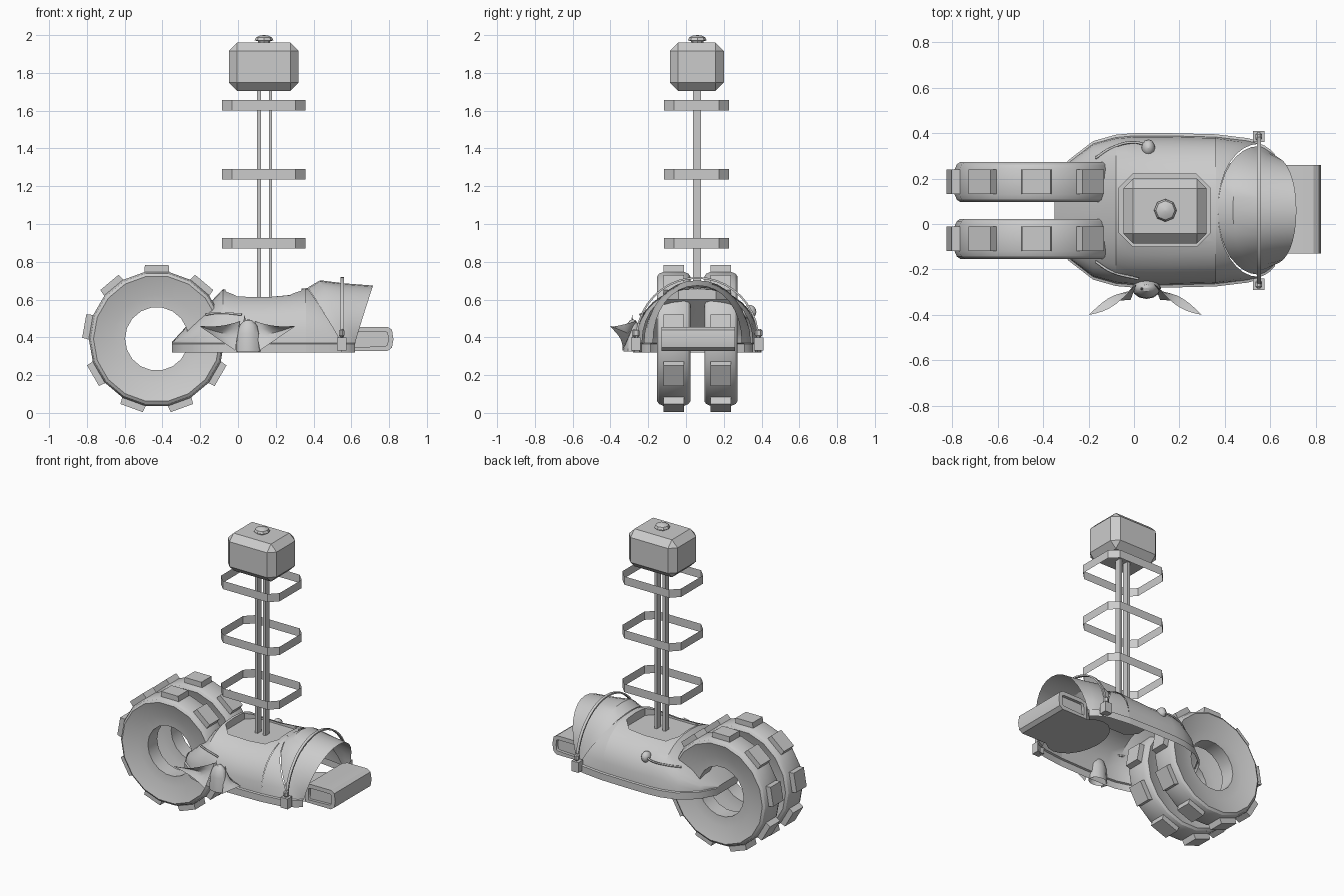
import bpy, bmesh
from math import sin, cos, pi, radians
from mathutils import Vector, Matrix

if "Cube" in bpy.data.objects:
    bpy.data.objects.remove(bpy.data.objects["Cube"])

CY = 0.06  # plane of symmetry of the vehicle


def link(name, me):
    ob = bpy.data.objects.new(name, me)
    bpy.context.collection.objects.link(ob)
    return ob


def shade(ob):
    bpy.ops.object.select_all(action='DESELECT')
    ob.select_set(True)
    bpy.context.view_layer.objects.active = ob
    bpy.ops.object.shade_smooth_by_angle(angle=radians(32))


def make(name, verts, faces):
    me = bpy.data.meshes.new(name)
    me.from_pydata([tuple(v) for v in verts], [], faces)
    bm = bmesh.new()
    bm.from_mesh(me)
    bmesh.ops.recalc_face_normals(bm, faces=bm.faces)
    bm.to_mesh(me)
    bm.free()
    ob = link(name, me)
    shade(ob)
    return ob


def loft(name, rows, closed=False, caps=False, loop=False):
    n, m = len(rows[0]), len(rows)
    verts = [v for r in rows for v in r]
    faces = []
    for i in range(m if loop else m - 1):
        for j in range(n if closed else n - 1):
            a, b, k = i * n, ((i + 1) % m) * n, (j + 1) % n
            faces.append((a + j, a + k, b + k, b + j))
    if caps:
        faces += [tuple(range(n)), tuple(range((m - 1) * n, m * n))]
    return make(name, verts, faces)


def box(name, lo, hi, bevel=0.0):
    bm = bmesh.new()
    bmesh.ops.create_cube(bm, size=1)
    lo, hi = Vector(lo), Vector(hi)
    bmesh.ops.transform(bm, matrix=Matrix.Translation((lo + hi) / 2) @ Matrix.Diagonal((hi - lo).to_4d()), verts=bm.verts)
    if bevel:
        bmesh.ops.bevel(bm, geom=bm.edges[:], offset=bevel, segments=1, affect='EDGES')
    me = bpy.data.meshes.new(name)
    bm.to_mesh(me)
    bm.free()
    return link(name, me)


def lathe(name, prof, centre, sx=1, sy=1, seg=12):
    c = Vector(centre)
    rows = [[c + Vector((r * cos(2 * pi * i / seg) * sx, r * sin(2 * pi * i / seg) * sy, z)) for r, z in prof] for i in range(seg)]
    return loft(name, rows, loop=True)


def octagon(x0, x1, y0, y1, c, z):
    return [(x0 + c, y0, z), (x1 - c, y0, z), (x1, y0 + c, z), (x1, y1 - c, z),
            (x1 - c, y1, z), (x0 + c, y1, z), (x0, y1 - c, z), (x0, y0 + c, z)]


def arch(xb, xt, w, top, base=0.37, p=1.0, n=16, rim=0.012):
    # half-elliptical section standing on a slightly proud vertical rim
    pts = [(xb, CY + w, 0.32), (xb, CY + w, base - 0.004)]
    for i in range(n + 1):
        t = pi * i / n
        c, s = cos(t), max(sin(t), 0)
        pts.append((xb + (xt - xb) * s, CY + (w - rim) * (1 if c > 0 else -1) * abs(c) ** p, base + (top - base) * s ** p))
    return pts + [(xb, CY - w, base - 0.004), (xb, CY - w, 0.32)]


# Hull: boat-like shell with an octagonal well in the deck
stations = [(-0.35, 0.11, 0.375), (-0.29, 0.22, 0.44), (-0.18, 0.305, 0.55), (-0.08, 0.333, 0.655),
            (0.0, 0.34, 0.642), (0.15, 0.34, 0.638), (0.36, 0.335, 0.66)]
hull = loft("hull", [arch(x, x, w, t, p=0.88) for x, w, t in stations], closed=True, caps=True)
well = (-0.065, 0.335, -0.10, 0.22, 0.06)
cutter = loft("well_cutter", [octagon(*well, z) for z in (0.60, 0.9)], closed=True, caps=True)
cutter.hide_render = True
mod = hull.modifiers.new("well", 'BOOLEAN')
mod.object = cutter
mod.solver = 'EXACT'
bpy.context.view_layer.objects.active = hull
bpy.ops.object.modifier_apply(modifier="well")
bpy.data.objects.remove(cutter)
# open the underside and the forward end, which runs into the hood
bm = bmesh.new()
bm.from_mesh(hull.data)
gone = [f for f in bm.faces if all(v.co.z < 0.33 for v in f.verts) or all(v.co.x > 0.359 for v in f.verts)]
bmesh.ops.delete(bm, geom=gone, context='FACES')
bm.to_mesh(hull.data)
bm.free()
shade(hull)

# Flared toe hood: shoulder, raised collar and open overhanging mouth; then its sole
shoulder = [(0.36, 0.36, 0.335, 0.66), (0.50, 0.362, 0.318, 0.66), (0.55, 0.37, 0.305, 0.66)]
collar = [(0.55, 0.37, 0.295, 0.664), (0.575, 0.435, 0.285, 0.702), (0.60, 0.56, 0.268, 0.686), (0.62, 0.715, 0.247, 0.674)]
loft("toe_shoulder", [arch(*s, p=0.93) for s in shoulder])
loft("toe_hood", [arch(*s, p=0.95) for s in collar])
sole = [(0.50 + 0.16 * cos(2 * pi * i / 20), CY + 0.24 * sin(2 * pi * i / 20), 0.33) for i in range(20)]
make("toe_sole", sole, [tuple(range(20))])

# Front slab with rounded ends and slotted sides
prof = [(0.60, 0.327), (0.79, 0.327), (0.815, 0.345), (0.823, 0.39), (0.815, 0.44), (0.79, 0.456), (0.64, 0.456), (0.60, 0.44)]
slab = loft("front_slab", [[(x, y, z) for x, z in prof] for y in (-0.13, 0.26)], closed=True, caps=True)
bm = bmesh.new()
bm.from_mesh(slab.data)
ends = [f for f in bm.faces if len(f.verts) == 8]
bmesh.ops.inset_individual(bm, faces=ends, thickness=0.028)
for f in ends:
    new = bmesh.ops.extrude_discrete_faces(bm, faces=[f])['faces'][0]
    bmesh.ops.translate(bm, verts=new.verts, vec=-new.normal * 0.02)
bm.to_mesh(slab.data)
bm.free()

# Strap over the hood with buckles and studs
rows = []
for i in range(21):
    t = pi * i / 20
    rows.append([(0.551 + dx, CY + (0.318 + d) * cos(t), 0.385 + (0.325 + d) * sin(t))
                 for dx, d in ((-0.009, 0), (0.009, 0), (0.009, 0.01), (-0.009, 0.01))])
loft("strap", rows, closed=True, caps=True)
for s in (-1, 1):
    y = CY + s * 0.325
    box("buckle", (0.523, y - 0.025, 0.33), (0.575, y + 0.025, 0.40))
    box("buckle_stud", (0.534, y - 0.02, 0.40), (0.564, y + 0.02, 0.445), 0.01)

# Twin chunky wheels: dished sidewalls, nine tread blocks each
half = [(0.05, 0.168), (0.055, 0.235), (0.088, 0.335), (0.078, 0.35), (0.055, 0.36)]
tyre = half + [(-y, r) for y, r in reversed(half)]
for wy in (CY - 0.125, CY + 0.125):
    hub = Vector((-0.43, wy, 0.392))
    rows = [[hub + Vector((r * cos(a), y, r * sin(a))) for y, r in tyre]
            for a in (2 * pi * i / 18 for i in range(18))]
    loft("wheel", rows, closed=True, loop=True)
    for k in range(9):
        b = box("tread_block", (-0.067, -0.054, 0.345), (0.067, 0.054, 0.39))
        for v in b.data.vertices:
            if v.co.z > 0.37:
                v.co.x *= 0.94
        b.data.transform(Matrix.Translation(hub) @ Matrix.Rotation(2 * pi * k / 9, 4, 'Y'))

# Mast: two flat posts, three thin octagonal hoops, chamfered head and button
box("mast_post", (0.1, 0.038, 0.60), (0.121, 0.08, 1.72))
box("mast_post", (0.163, 0.038, 0.60), (0.181, 0.08, 1.72))
for z in (0.897, 1.263, 1.628):
    loft("mast_hoop", [octagon(-0.085, 0.357, -0.116, 0.228, 0.053, z + d) for d in (-0.028, 0.028)], closed=True)
box("mast_head", (-0.047, -0.085, 1.705), (0.32, 0.2, 1.96), 0.043)
lathe("head_button", [(0.03, 1.955), (0.033, 1.968), (0.05, 1.972), (0.042, 1.988), (0.022, 1.998), (0, 2.0)], (0.138, 0.06, 0), seg=8)

# Winged ornament on the near side
lathe("ornament_body", [(0.064, 0.325), (0.06, 0.42), (0.045, 0.465), (0.02, 0.49), (0, 0.495)], (0.055, -0.282, 0), 1, 0.75)
lathe("ornament_spike", [(0.009, 0.47), (0, 0.52)], (0.035, -0.285, 0), seg=6)
for s in (-1, 1):
    rows = []
    for i in range(8):
        u = i / 7
        bow = sin(pi * u)
        top = Vector((0.05 + s * (0.04 + 0.208 * u), -0.265 - 0.135 * u - 0.03 * bow, 0.485 - 0.025 * u - 0.012 * bow))
        low = Vector((0.05 + s * (0.065 + 0.183 * u), -0.335 - 0.065 * u + 0.02 * bow, 0.33 + 0.125 * u))
        rows.append([top.lerp(low, v / 4) + Vector((0, 0.035 * bow * sin(pi * v / 4), 0)) for v in range(5)])
    loft("ornament_wing", rows)


# Curved trim rods on both flanks and the far-side knob
def rod(name, pts, r):
    cu = bpy.data.curves.new(name, 'CURVE')
    cu.dimensions = '3D'
    cu.bevel_depth, cu.bevel_resolution, cu.resolution_u = r, 1, 5
    sp = cu.splines.new('BEZIER')
    sp.bezier_points.add(len(pts) - 1)
    for p, co in zip(sp.bezier_points, pts):
        p.co = co
        p.handle_left_type = p.handle_right_type = 'AUTO'
    link(name, cu)


rod("far_trim", [(-0.17, 0.29, 0.51), (-0.1, 0.335, 0.52), (0.0, 0.36, 0.53), (0.06, 0.345, 0.54)], 0.006)
rod("near_trim", [(-0.17, -0.165, 0.52), (-0.1, -0.21, 0.53), (0.02, -0.242, 0.52)], 0.006)
lathe("far_knob", [(0.03 * sin(pi * i / 8), -0.037 * cos(pi * i / 8)) for i in range(9)], (0.063, 0.335, 0.535), 1, 1.25)
